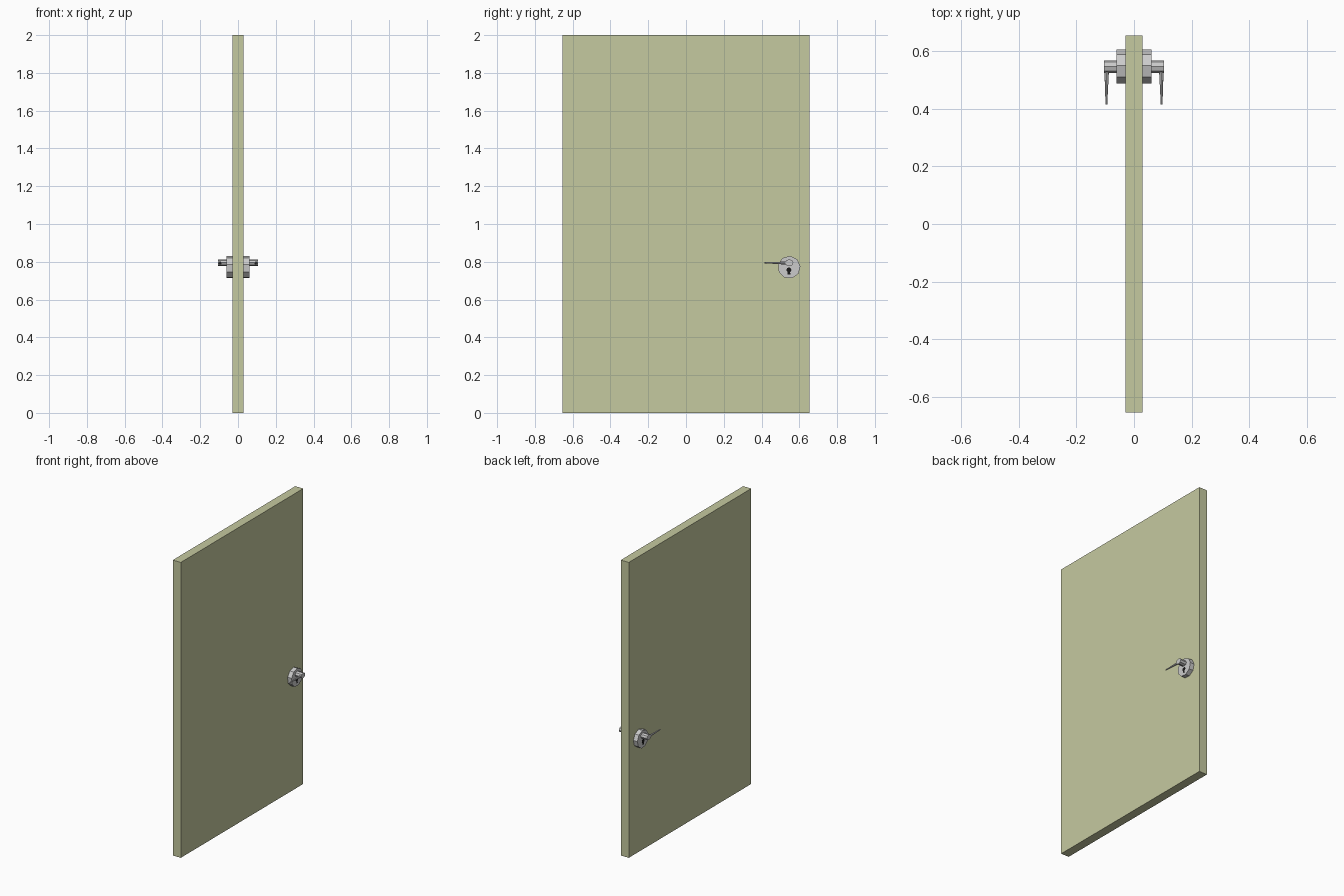
import bpy, math
from mathutils import Vector

if "Cube" in bpy.data.objects:
    bpy.data.objects.remove(bpy.data.objects["Cube"])


def material(name, color):
    m = bpy.data.materials.new(name)
    m.diffuse_color = (*color, 1)
    m.use_nodes = True
    m.node_tree.nodes["Principled BSDF"].inputs["Base Color"].default_value = m.diffuse_color
    return m


def mesh_object(name, verts, faces, mat=None, mirror=True):
    me = bpy.data.meshes.new(name)
    me.from_pydata(verts, [], faces)
    me.update()
    ob = bpy.data.objects.new(name, me)
    bpy.context.collection.objects.link(ob)
    if mat:
        me.materials.append(mat)
    if mirror:  # the same hardware on both faces of the door
        mod = ob.modifiers.new("Mirror", 'MIRROR')
        mod.use_mirror_merge = False
    return ob


def extrude_x(name, outline, x0, x1, mat=None):
    """Prism along x from a counter-clockwise (y, z) outline."""
    n = len(outline)
    verts = [(x, y, z) for x in (x0, x1) for y, z in outline]
    faces = [tuple(reversed(range(n))), tuple(range(n, 2 * n))]
    faces += [(i, (i + 1) % n, (i + 1) % n + n, i + n) for i in range(n)]
    return mesh_object(name, verts, faces, mat)


def ring(cy, cz, ry, rz, n, start=0.0):
    return [(cy + ry * math.cos(math.radians(start + 360 * i / n)),
             cz + rz * math.sin(math.radians(start + 360 * i / n)))
            for i in range(n)]


paint = material("door_paint", (0.56, 0.585, 0.35))
black = material("keyhole_black", (0.01, 0.01, 0.01))

# Door slab
bpy.ops.mesh.primitive_cube_add(size=1, location=(0, 0, 1))
door = bpy.context.object
door.name = "door_panel"
door.scale = (0.06, 1.31, 2)
door.data.materials.append(paint)

# Faceted rosette and handle spindle
extrude_x("rosette", ring(0.546, 0.771, 0.06, 0.06, 9, 5), 0.028, 0.06)
extrude_x("handle_spindle", ring(0.547, 0.795, 0.022, 0.018, 8), 0.058, 0.105)

# Tapered lever running from the spindle towards the hinge side
n = 8
root = ring(0.095, 0.793, 0.008, 0.008, n)
tip = ring(0.096, 0.795, 0.003, 0.003, n)
verts = [(x, 0.535, z) for x, z in root] + [(x, 0.415, z) for x, z in tip]
faces = [tuple(reversed(range(n))), tuple(range(n, 2 * n))]
faces += [(i, (i + 1) % n, (i + 1) % n + n, i + n) for i in range(n)]
mesh_object("handle_lever", verts, faces)

# Keyhole: round top with a slot below, one outline
cy, cz, r = 0.545, 0.757, 0.013
arc = [(cy + r * math.cos(math.radians(a)), cz + r * math.sin(math.radians(a)))
       for a in range(-60, 241, 30)]
slot = [(cy - 0.0075, 0.733), (cy + 0.0075, 0.733)]
extrude_x("keyhole", arc + slot, 0.055, 0.061, black)
